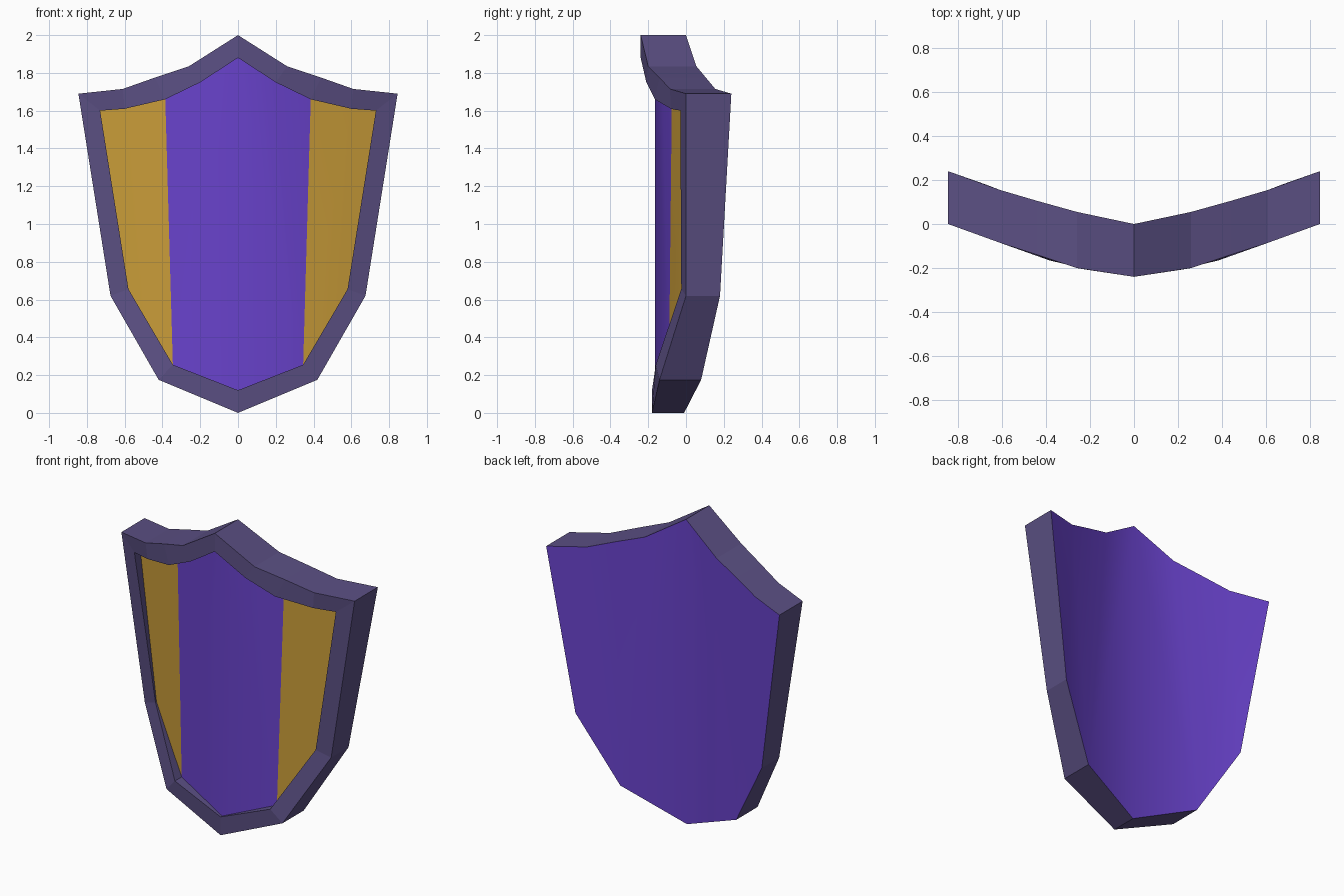
import bpy

if "Cube" in bpy.data.objects:
    bpy.data.objects.remove(bpy.data.objects["Cube"])


def material(name, rgb):
    m = bpy.data.materials.new(name)
    m.diffuse_color = (*rgb, 1)
    m.use_nodes = True
    m.node_tree.nodes["Principled BSDF"].inputs["Base Color"].default_value = m.diffuse_color
    return m


PURPLE = material("purple", (0.14, 0.055, 0.60))
GOLD = material("gold", (0.58, 0.33, 0.04))
TRIM = material("trim", (0.105, 0.08, 0.23))

# Right half outline, top centre clockwise to the bottom tip
outer = [(0, 2), (.26, 1.835), (.44, 1.775), (.61, 1.715),
         (.845, 1.69), (.675, .62), (.42, .175), (0, 0)]
inner = [(0, 1.88), (.20, 1.75), (.385, 1.66), (.60, 1.61),
         (.73, 1.6), (.58, .655), (.345, .255), (0, .12)]

# Depth of each loop
outer_y = [-.24, -.20, -.14, -.085, 0, 0, -.14, -.18]
inner_y = [-.24, -.21, -.165, -.08, -.03, -.025, -.16, -.18]
panel_y = [-.165, -.125, -.075, -.01, .03, -.015, -.09, -.165]
back_y = [0, .055, .105, .155, .24, .18, .08, -.01]


def loop(outline, depth):
    return [(x, y, z) for (x, z), y in zip(outline, depth)]


def half_part(name, verts, faces, mats, slots=None, smooth=False):
    mesh = bpy.data.meshes.new(name)
    mesh.from_pydata(verts, [], faces)
    for m in mats:
        mesh.materials.append(m)
    for i, p in enumerate(mesh.polygons):
        p.use_smooth = smooth
        p.material_index = slots[i] if slots else 0
    ob = bpy.data.objects.new(name, mesh)
    bpy.context.collection.objects.link(ob)
    mod = ob.modifiers.new("mirror", 'MIRROR')
    mod.use_axis[0] = True
    mod.merge_threshold = 0.001
    return ob


# Rim: outer wall, front band and recess wall
n = len(outer)
loops = [loop(outer, back_y), loop(outer, outer_y),
         loop(inner, inner_y), loop(inner, panel_y)]
faces = []
for k in range(3):
    for i in range(n - 1):
        a, b = k * n + i, (k + 1) * n + i
        faces.append((b, b + 1, a + 1, a))
half_part("rim", sum(loops, []), faces, [TRIM])

# Front panel with gold sides, and the plain back
fan = [(0, 1, 6), (0, 6, 7), (1, 2, 6), (2, 3, 6), (3, 5, 6), (3, 4, 5)]
half_part("front_panel", loop(inner, panel_y), [f[::-1] for f in fan],
          [PURPLE, GOLD], [0, 0, 0, 1, 1, 1], smooth=True)
half_part("back_panel", loop(outer, back_y), fan, [PURPLE], smooth=True)
